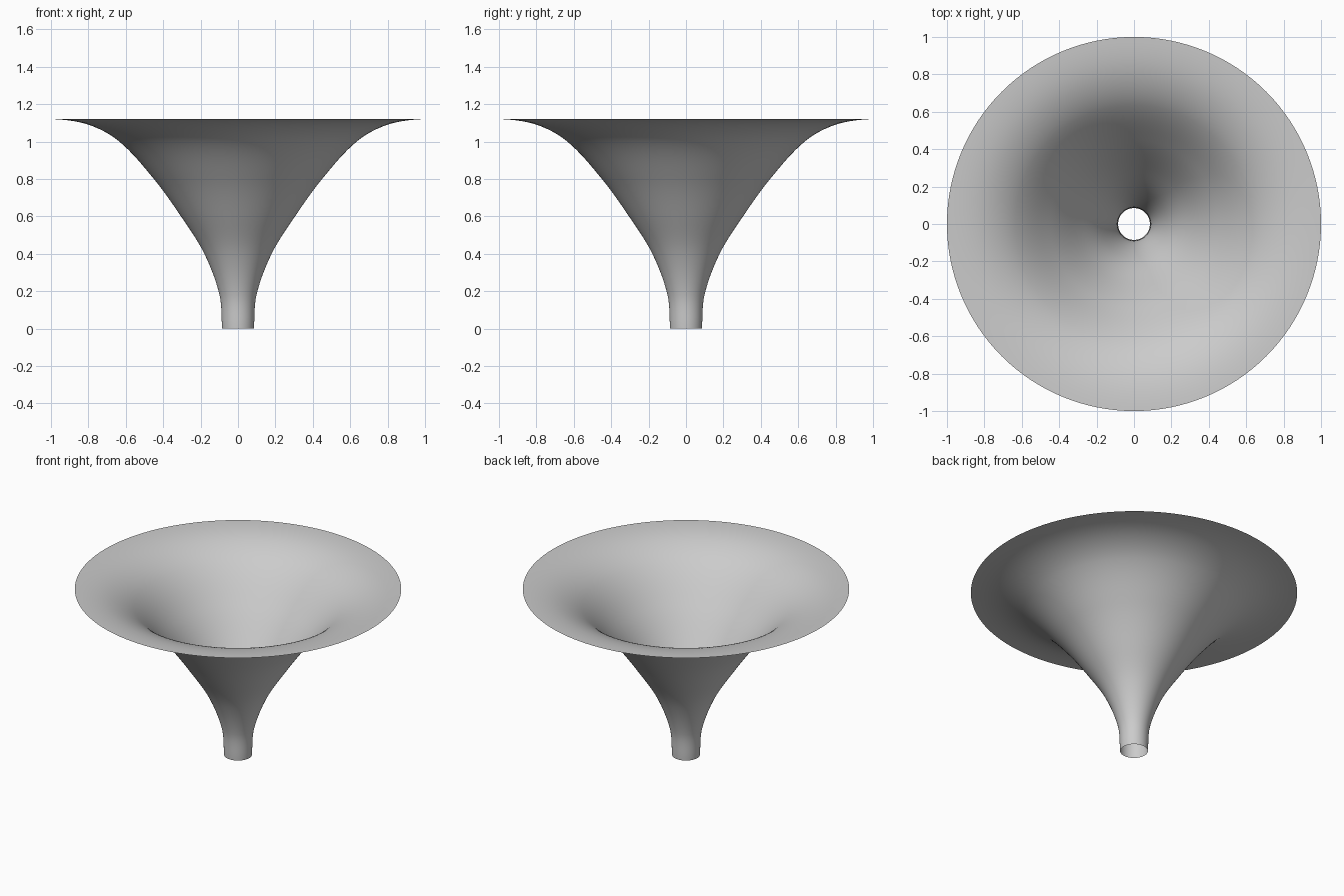
import bpy, bmesh, math
from mathutils import Vector
from mathutils.geometry import interpolate_bezier

cube = bpy.data.objects.get("Cube")
if cube:
    bpy.data.objects.remove(cube, do_unlink=True)

# Plain grey finish
grey = bpy.data.materials.new("plain_grey")
grey.use_nodes = True
color = (0.6, 0.6, 0.6, 1)
grey.diffuse_color = color
grey.node_tree.nodes["Principled BSDF"].inputs["Base Color"].default_value = color

# Flared profile from the spout to the flat rim: radius, height
profile = [(0.085, 0), (0.099, 0.18), (0.18, 0.4), (0.305, 0.6),
           (0.45, 0.8), (0.635, 1.0), (0.8, 1.09), (1.0, 1.12)]
SEGMENTS, STEPS = 128, 8


def smooth_path(points):
    """Curve through the points with tangents taken from their neighbours."""
    pts = [Vector((r, 0, z)) for r, z in points]
    last = len(pts) - 1
    tangents = [(pts[min(i + 1, last)] - pts[max(i - 1, 0)]).normalized()
                for i in range(last + 1)]
    tangents[-1] = Vector((1, 0, 0.03))
    path = [pts[0]]
    for i in range(last):
        reach = (pts[i + 1] - pts[i]).length / 3
        path += interpolate_bezier(pts[i], pts[i] + tangents[i] * reach,
                                   pts[i + 1] - tangents[i + 1] * reach,
                                   pts[i + 1], STEPS + 1)[1:]
    return path


# Thin open funnel, spun around the vertical axis
bm = bmesh.new()
verts = [bm.verts.new(p) for p in smooth_path(profile)]
edges = [bm.edges.new(pair) for pair in zip(verts, verts[1:])]
bmesh.ops.spin(bm, geom=verts + edges, cent=(0, 0, 0), axis=(0, 0, 1),
               angle=math.tau, steps=SEGMENTS, use_merge=True)
bmesh.ops.remove_doubles(bm, verts=bm.verts[:], dist=0.0001)
bmesh.ops.recalc_face_normals(bm, faces=bm.faces[:])
for face in bm.faces:
    face.smooth = True

mesh = bpy.data.meshes.new("funnel")
bm.to_mesh(mesh)
bm.free()
mesh.materials.append(grey)
funnel = bpy.data.objects.new("funnel", mesh)
bpy.context.collection.objects.link(funnel)
